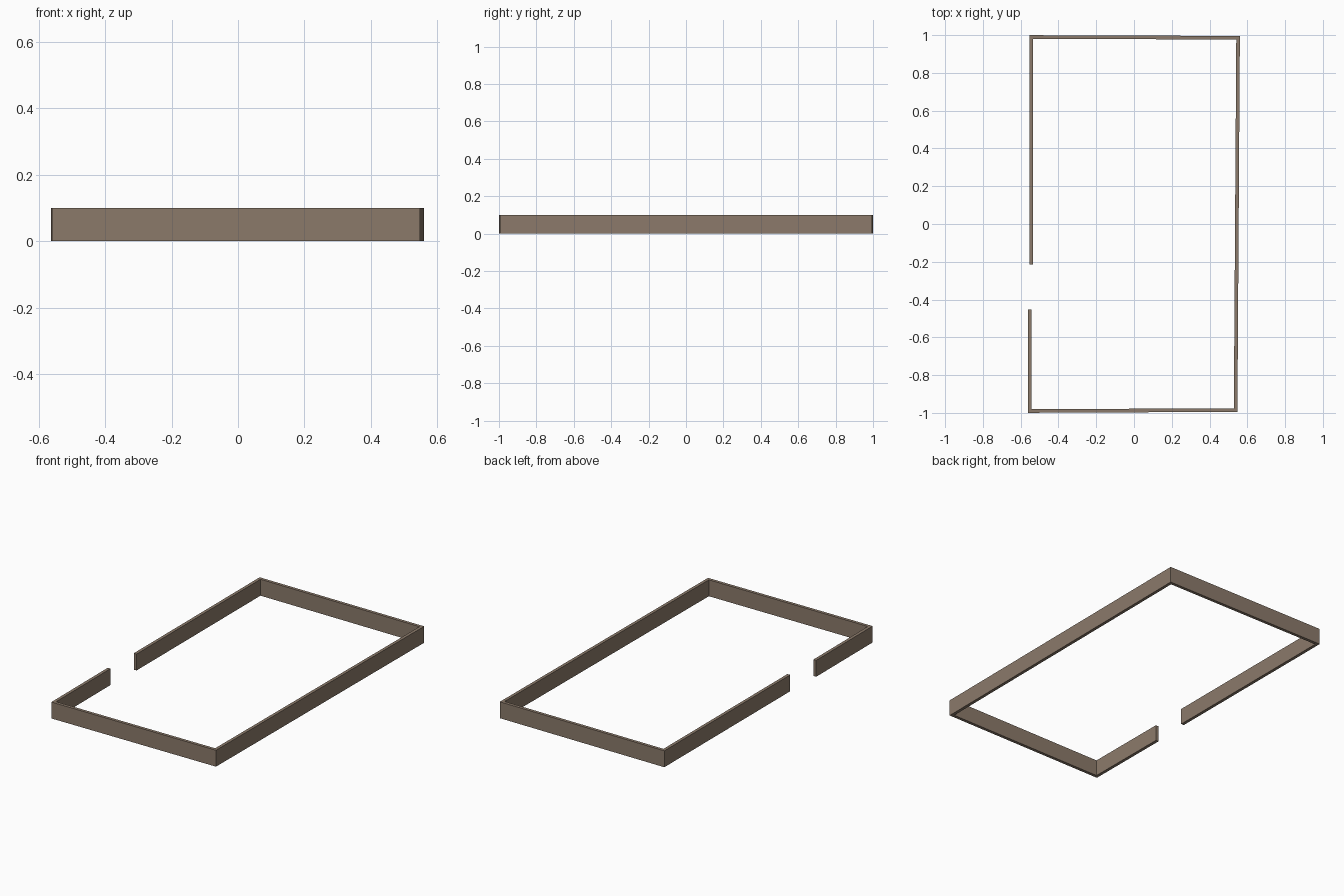
import bpy, bmesh
from mathutils import Vector

if "Cube" in bpy.data.objects:
    bpy.data.objects.remove(bpy.data.objects["Cube"])

HEIGHT, HALF = 0.1, 0.0095

# Slightly crooked centreline of the wall, open at the gateway on the left
path = [Vector(p) for p in [(-0.553, -0.452), (-0.551, -0.990), (0.538, -0.985),
                            (0.551, 0.986), (-0.544, 0.990), (-0.544, -0.215)]]


def side(a, b):
    d = (b - a).normalized()
    return Vector((d.y, -d.x))


def offset(i, dist):
    """Mitred offset of path point i."""
    normals = []
    if i > 0:
        normals.append(side(path[i - 1], path[i]))
    if i < len(path) - 1:
        normals.append(side(path[i], path[i + 1]))
    m = sum(normals, Vector((0, 0))).normalized()
    return path[i] + m * dist / m.dot(normals[0])


# Perimeter wall: rectangular section swept along the path
bm = bmesh.new()
rings = []
for i in range(len(path)):
    o, n = offset(i, HALF), offset(i, -HALF)
    rings.append([bm.verts.new((p.x, p.y, z)) for p, z in
                  ((o, 0), (o, HEIGHT), (n, HEIGHT), (n, 0))])
for r, s in zip(rings, rings[1:]):
    for k in range(4):
        j = (k + 1) % 4
        bm.faces.new((r[k], r[j], s[j], s[k]))
bm.faces.new(rings[0])
bm.faces.new(rings[-1])
bmesh.ops.recalc_face_normals(bm, faces=bm.faces)
mesh = bpy.data.meshes.new("perimeter_wall")
bm.to_mesh(mesh)
bm.free()

mat = bpy.data.materials.new("taupe_brown")
mat.diffuse_color = (0.26, 0.195, 0.145, 1)
mat.use_nodes = True
mat.node_tree.nodes["Principled BSDF"].inputs["Base Color"].default_value = mat.diffuse_color
mesh.materials.append(mat)
wall = bpy.data.objects.new("perimeter_wall", mesh)
bpy.context.collection.objects.link(wall)
